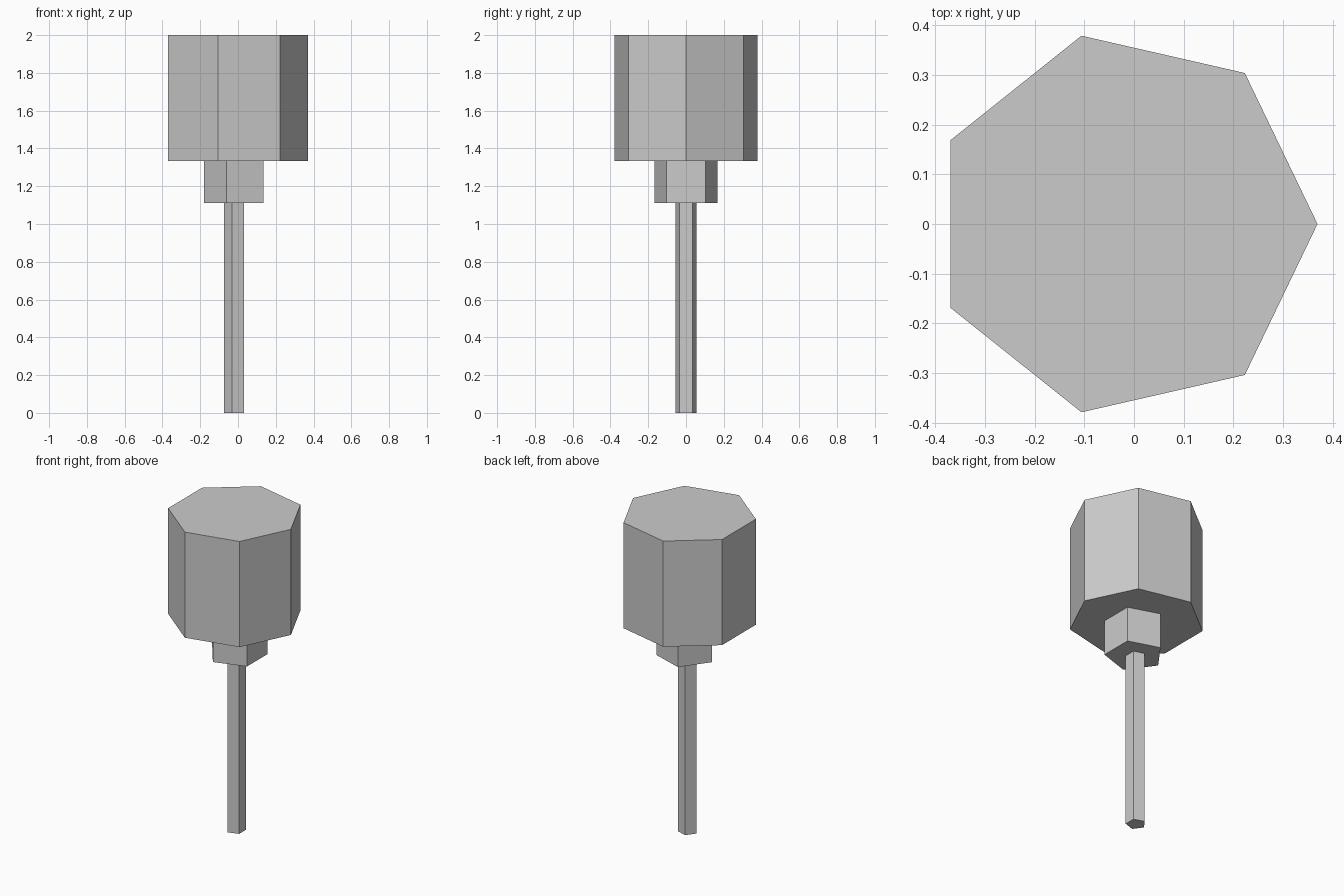
import bpy
import math

cube = bpy.data.objects.get("Cube")
if cube:
    bpy.data.objects.remove(cube, do_unlink=True)

# One plain grey for the whole model
grey = bpy.data.materials.new("plain grey")
grey.use_nodes = True
colour = (0.6, 0.6, 0.6, 1.0)
grey.diffuse_color = colour
grey.node_tree.nodes["Principled BSDF"].inputs["Base Color"].default_value = colour


def prism(name, sides, radius, x, bottom, top, corner_angle):
    """Upright flat-sided prism with one corner at corner_angle from +x."""
    # The cylinder primitive puts its first corner on +y
    bpy.ops.mesh.primitive_cylinder_add(
        vertices=sides, radius=radius, depth=top - bottom,
        location=(x, 0, (bottom + top) / 2),
        rotation=(0, 0, corner_angle - math.pi / 2))
    obj = bpy.context.object
    obj.name = name
    obj.data.materials.append(grey)
    return obj


# Thin handle, collar and seven-sided head, stacked upwards
prism("handle", 5, 0.059, -0.0148, 0.0, 1.11, math.pi)
prism("collar", 5, 0.174, -0.006, 1.11, 1.333, math.pi)
prism("head", 7, 0.389, -0.0193, 1.333, 2.0, 0.0)
